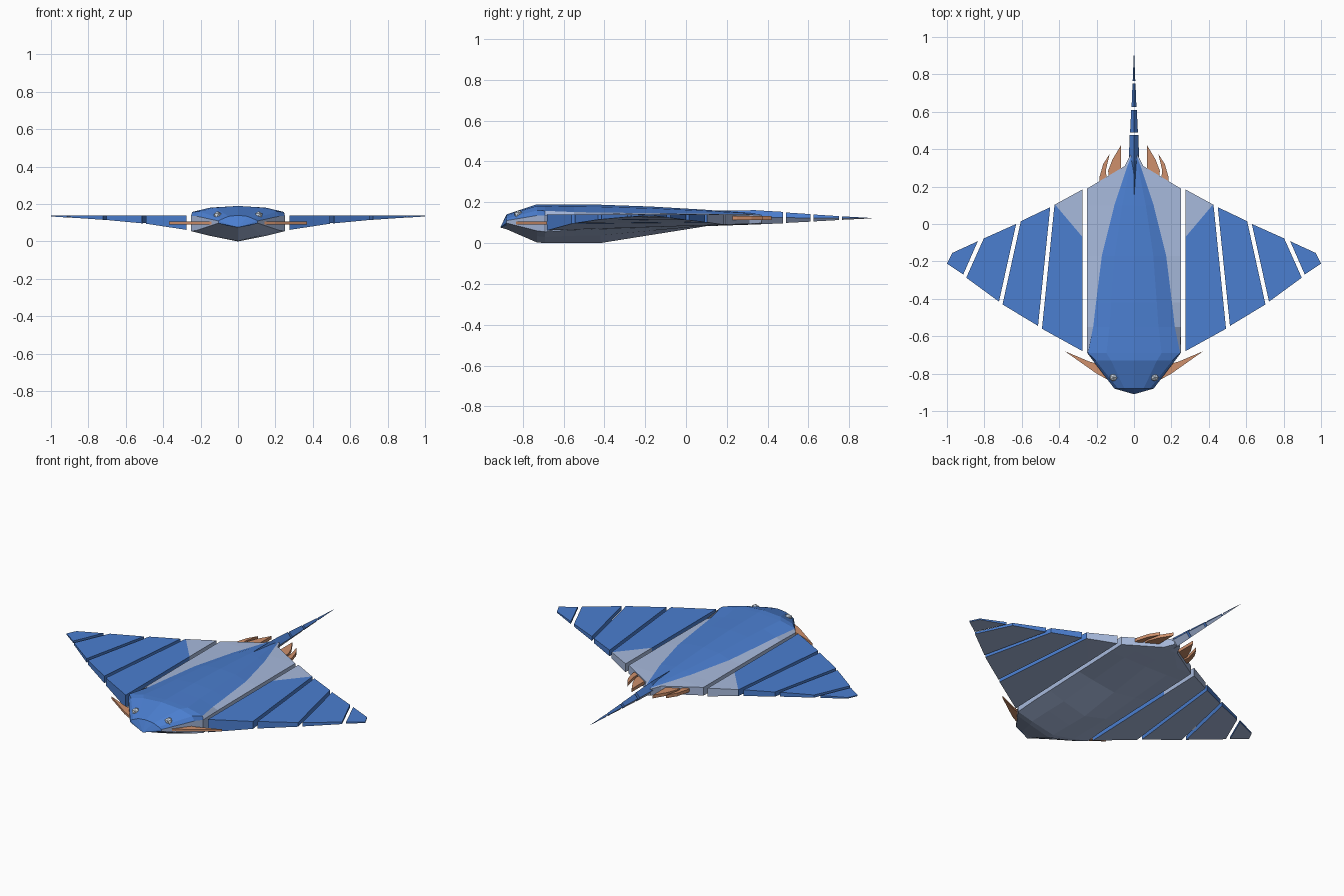
import bpy, bmesh
from mathutils import Vector

if "Cube" in bpy.data.objects:
    bpy.data.objects.remove(bpy.data.objects["Cube"])


def material(name, rgb):
    m = bpy.data.materials.new(name)
    m.diffuse_color = (*rgb, 1)
    m.use_nodes = True
    m.node_tree.nodes["Principled BSDF"].inputs["Base Color"].default_value = m.diffuse_color
    return m


MATS = [material("ray blue", (0.07, 0.21, 0.63)),
        material("pale grey blue", (0.39, 0.49, 0.72)),
        material("tan orange", (0.62, 0.28, 0.15)),
        material("eye white", (0.72, 0.82, 0.95))]
BLUE, PALE, TAN, EYE = range(4)


def finish(bm, name):
    bmesh.ops.recalc_face_normals(bm, faces=bm.faces)
    mesh = bpy.data.meshes.new(name)
    bm.to_mesh(mesh)
    bm.free()
    for m in MATS:
        mesh.materials.append(m)
    ob = bpy.data.objects.new(name, mesh)
    bpy.context.collection.objects.link(ob)
    return ob


def slab(name, s, outline, paint, tops, bottoms):
    """Plate from an (x, y) outline with a top and bottom height per corner."""
    bm = bmesh.new()
    t = [bm.verts.new((s * x, y, z)) for (x, y), z in zip(outline, tops)]
    b = [bm.verts.new((s * x, y, z)) for (x, y), z in zip(outline, bottoms)]
    n = len(t)
    bm.faces.new(t)
    bm.faces.new(b[::-1])
    for i in range(n):
        bm.faces.new((t[i], b[i], b[(i + 1) % n], t[(i + 1) % n]))
    bmesh.ops.recalc_face_normals(bm, faces=bm.faces)
    if name.startswith("wing_1"):
        # pale patch on the rear inner corner
        p = Vector((s * 0.275, -0.07, 0))
        d = Vector((s * 0.423, 0.105, 0)) - p
        no = Vector((-d.y * s, d.x * s, 0))
        bmesh.ops.bisect_plane(bm, geom=bm.verts[:] + bm.edges[:] + bm.faces[:],
                               plane_co=p, plane_no=no)
    bm.normal_update()
    for f in bm.faces:
        f.material_index = paint
        if paint == BLUE:
            # pale underside
            if f.normal.z < -0.7:
                f.material_index = PALE
            elif name.startswith("wing_1") and (f.calc_center_median() - p).dot(no) > 1e-4:
                f.material_index = PALE
    return finish(bm, name)


# Body: rings along y
# y, ridge z, shell half width, shell z, half width, side top z, side bottom z, keel z
RINGS = [
    (-0.88, 0.140, 0.085, 0.120, 0.105, 0.110, 0.098, 0.068),
    (-0.73, 0.190, 0.205, 0.160, 0.220, 0.135, 0.060, 0.003),
    (-0.69, 0.190, 0.246, 0.158, 0.250, 0.135, 0.055, 0.000),
    (-0.55, 0.189, 0.218, 0.152, 0.250, 0.138, 0.065, 0.000),
    (-0.42, 0.188, 0.203, 0.150, 0.250, 0.139, 0.069, 0.000),
    (-0.17, 0.179, 0.172, 0.147, 0.250, 0.140, 0.078, 0.040),
    (0.10, 0.163, 0.105, 0.144, 0.250, 0.140, 0.087, 0.083),
    (0.19, 0.156, 0.075, 0.143, 0.250, 0.140, 0.091, 0.086),
    (0.31, 0.148, 0.035, 0.142, 0.050, 0.140, 0.094, 0.090),
    (0.37, 0.142, 0.012, 0.139, 0.020, 0.136, 0.098, 0.094)]
bm = bmesh.new()
rows = []
for y, zt, a, za, w, zs, zb, zk in RINGS:
    half = [(0.6 * a, za + 0.72 * (zt - za)), (a, za), (w, zs), (w, zb),
            (0.6 * w, zb + 0.45 * (zk - zb))]
    loop = [(0, zt)] + half + [(0, zk)] + [(-x, z) for x, z in half[::-1]]
    rows.append([bm.verts.new((x, y, z)) for x, z in loop])
n = len(rows[0])
for k in range(len(rows) - 1):
    for i in range(n):
        j = (i + 1) % n
        f = bm.faces.new((rows[k][i], rows[k][j], rows[k + 1][j], rows[k + 1][i]))
        col = min(i, n - 1 - i)   # same column on both sides
        f.material_index = BLUE if col < 2 or (col == 2 and k < 2) else PALE
nose = bm.verts.new((0, -0.91, 0.076))
for i in range(n):
    f = bm.faces.new((rows[0][i], rows[0][(i + 1) % n], nose))
    f.material_index = PALE if min(i, n - 1 - i) > 4 else BLUE
bm.faces.new(rows[-1]).material_index = PALE
finish(bm, "body")

# Wing segments: inner front, outer front, outer rear, inner rear
WINGS = [
    [(0.275, -0.68), (0.492, -0.56), (0.425, 0.103), (0.275, 0.185)],
    [(0.513, -0.545), (0.703, -0.43), (0.605, 0.015), (0.448, 0.09)],
    [(0.722, -0.415), (0.897, -0.287), (0.803, -0.077), (0.63, 0.0)],
    [(0.913, -0.27), (1.0, -0.212), (0.972, -0.155), (0.835, -0.092)]]
UNDER = [(0.062, 0.095, 0.102, 0.090), (0.097, 0.115, 0.112, 0.103),
         (0.116, 0.128, 0.124, 0.113), (0.128, 0.134, 0.133, 0.125)]
# Tan fins: side fins at the head, two pairs beside the tail
FINS = {
    "head_fin": ([(0.10, -0.855), (0.20, -0.80), (0.37, -0.68), (0.24, -0.735),
                  (0.12, -0.77)], 0.092, 0.106),
    "inner_tail_fin": ([(0.07, 0.25), (0.135, 0.22), (0.138, 0.285), (0.115, 0.345),
                        (0.07, 0.42)], 0.113, 0.132),
    "outer_tail_fin": ([(0.145, 0.21), (0.185, 0.20), (0.185, 0.25), (0.165, 0.32),
                        (0.13, 0.375), (0.15, 0.29)], 0.113, 0.132)}
for side, s in (("left", -1), ("right", 1)):
    for i, (outline, under) in enumerate(zip(WINGS, UNDER), 1):
        slab(f"wing_{i}_{side}", s, outline, BLUE, [0.14] * 4, under)
    for name, (outline, lo, hi) in FINS.items():
        k = len(outline)
        slab(f"{name}_{side}", s, outline, TAN, [hi] * k, [lo] * k)
    # Eye
    bm = bmesh.new()
    bmesh.ops.create_icosphere(bm, subdivisions=1, radius=0.023)
    bmesh.ops.translate(bm, verts=bm.verts, vec=(s * 0.11, -0.82, 0.139))
    for f in bm.faces:
        f.material_index = EYE
    finish(bm, f"eye_{side}")

# Tail: diamond-section pieces; stations are (y, half width, top z, bottom z)
TAIL = [
    [(0.15, 0.004, 0.160, 0.100), (0.34, 0.028, 0.161, 0.091), (0.475, 0.023, 0.153, 0.097)],
    [(0.49, 0.021, 0.150, 0.099), (0.61, 0.015, 0.142, 0.105)],
    [(0.625, 0.013, 0.140, 0.106), (0.75, 0.008, 0.132, 0.113)],
    [(0.765, 0.007, 0.131, 0.114), (0.91, 0.001, 0.123, 0.121)]]
for i, stations in enumerate(TAIL, 1):
    bm = bmesh.new()
    rows = [[bm.verts.new(p) for p in ((0, y, t), (w, y, (t + b) / 2), (0, y, b),
                                       (-w, y, (t + b) / 2))] for y, w, t, b in stations]
    for r0, r1 in zip(rows, rows[1:]):
        for k in range(4):
            f = bm.faces.new((r0[k], r0[(k + 1) % 4], r1[(k + 1) % 4], r1[k]))
            f.material_index = PALE if k in (1, 2) else BLUE
    bm.faces.new(rows[0])
    bm.faces.new(rows[-1])
    finish(bm, f"tail_{i}")
